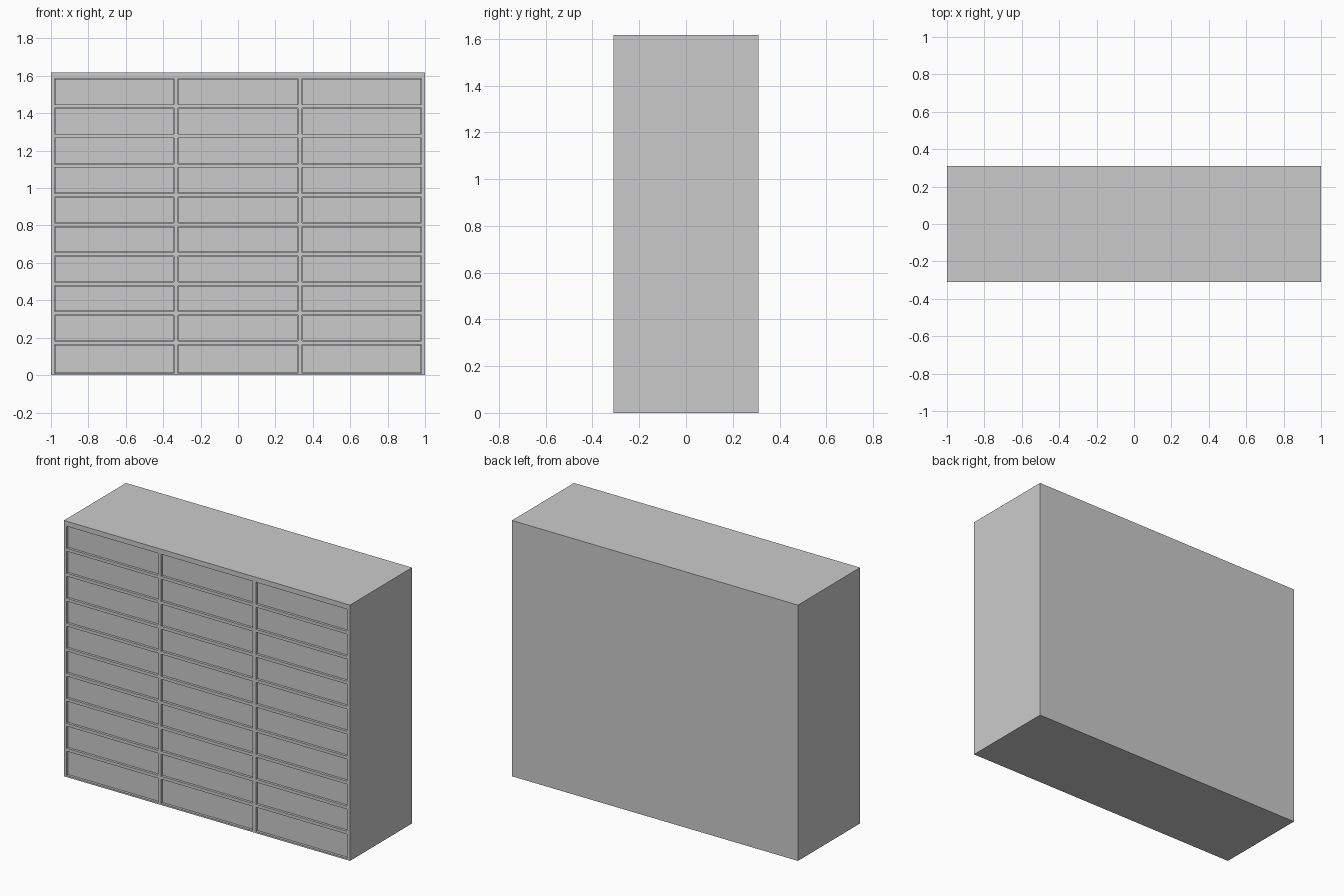
import bpy

if "Cube" in bpy.data.objects:
    bpy.data.objects.remove(bpy.data.objects["Cube"])

W, D, H = 2.0, 0.62, 1.617
ROWS, PITCH, TOP0 = 10, 0.158, 0.163      # top of the lowest opening and row spacing
GAP = 0.019                               # shelf thickness
COLS = [(-0.981, -0.342), (-0.32, 0.32), (0.342, 0.981)]
FRONT, BACK = -D / 2, D / 2
RECESS = 0.012                            # drawer fronts sit just behind the frame


def box(name, x, y, z):
    """Box from (min, max) ranges on each axis."""
    bpy.ops.mesh.primitive_cube_add(
        size=1, location=[(r[0] + r[1]) / 2 for r in (x, y, z)])
    ob = bpy.context.object
    ob.name = name
    ob.scale = [r[1] - r[0] for r in (x, y, z)]
    bpy.ops.object.transform_apply(location=False, rotation=False, scale=True)
    return ob


depth = (FRONT, BACK)
top_z = TOP0 + PITCH * (ROWS - 1)

# Outer carcass
box("left_side", (-W / 2, COLS[0][0]), depth, (0, H))
box("right_side", (COLS[2][1], W / 2), depth, (0, H))
inner = (COLS[0][0], COLS[2][1])
box("top_panel", inner, depth, (top_z, H))
box("bottom_panel", inner, depth, (0, 0.01))
box("back_panel", inner, (BACK - 0.02, BACK), (0.01, top_z))

# Upright dividers between the columns
for a, b in zip(COLS, COLS[1:]):
    box("divider", (a[1], b[0]), (FRONT, BACK - 0.02), (0.01, top_z))

# Shelves and drawers
for col in COLS:
    for i in range(ROWS):
        top = TOP0 + PITCH * i
        bottom = 0.01 if i == 0 else top - PITCH + GAP
        if i < ROWS - 1:
            box("shelf", col, (FRONT, BACK - 0.02), (top, top + GAP))
        box("drawer", (col[0] + 0.002, col[1] - 0.002),
            (FRONT + RECESS, BACK - 0.03), (bottom + 0.002, top - 0.002))
